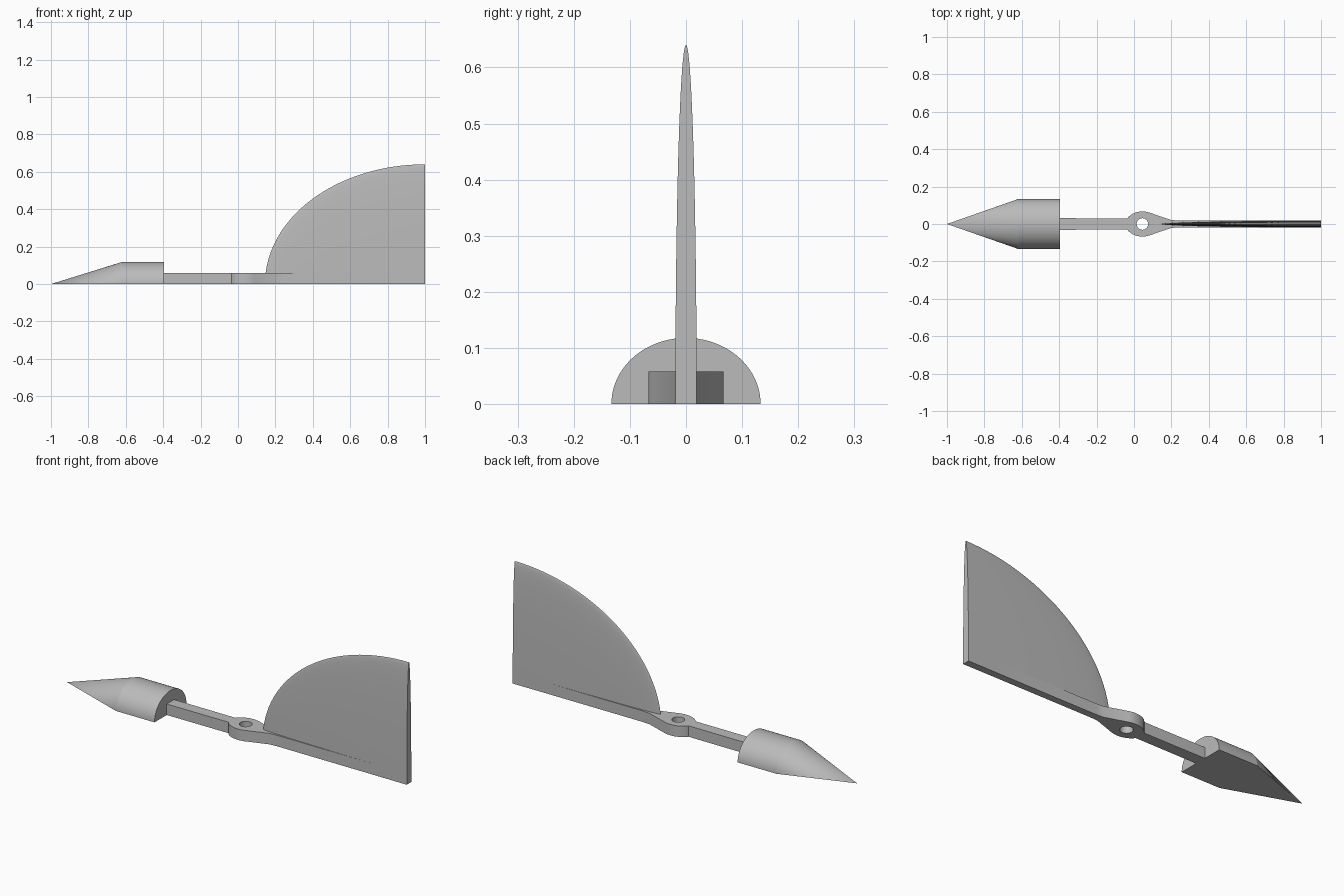
import bpy, bmesh
from math import sin, cos, pi, radians
from mathutils import Matrix, Vector

cube = bpy.data.objects.get("Cube")
if cube:
    bpy.data.objects.remove(cube, do_unlink=True)

grey = bpy.data.materials.new("plain_grey")
grey.use_nodes = True
colour = (0.5, 0.5, 0.5, 1)
grey.diffuse_color = colour
grey.node_tree.nodes["Principled BSDF"].inputs["Base Color"].default_value = colour


def finish(name, bm, angle=25):
    bmesh.ops.recalc_face_normals(bm, faces=bm.faces)
    mesh = bpy.data.meshes.new(name)
    bm.to_mesh(mesh)
    bm.free()
    mesh.materials.append(grey)
    ob = bpy.data.objects.new(name, mesh)
    bpy.context.collection.objects.link(ob)
    bpy.ops.object.select_all(action="DESELECT")
    ob.select_set(True)
    bpy.context.view_layer.objects.active = ob
    bpy.ops.object.shade_smooth_by_angle(angle=radians(angle))
    return ob


# Pointed counterweight: half-ellipse sections shrinking to the tip
bm = bmesh.new()
steps = 40
rings = []
for x in (-0.395, -0.62):
    rings.append([bm.verts.new((x, 0.133 * cos(pi * i / steps), 0.118 * sin(pi * i / steps)))
                  for i in range(steps + 1)])
tip = bm.verts.new((-1, 0, 0))
back, front = rings
bm.faces.new(back)
for i in range(steps + 1):
    j = (i + 1) % (steps + 1)
    bm.faces.new((back[i], back[j], front[j], front[i]))
    bm.faces.new((front[i], front[j], tip))
finish("counterweight", bm, 14)

# Spine bar with a swollen pivot hub and a round hole
bm = bmesh.new()
hub_x = 0.045
start, end = pi - 0.465, 1.11
side = [(-0.41, 0.031)]
for i in range(25):
    a = start + (end - start) * i / 24
    side.append((hub_x + 0.09 * cos(a), 0.067 * sin(a)))
side += [(0.2, 0.021), (0.24, 0.0185), (1, 0.0185)]
outline = side + [(x, -y) for x, y in reversed(side)]
hole = [(hub_x + 0.031 * cos(2 * pi * i / 40), 0.031 * sin(2 * pi * i / 40)) for i in range(40)]
edges = []
for loop in (outline, hole):
    vs = [bm.verts.new((x, y, 0)) for x, y in loop]
    edges += [bm.edges.new((vs[i - 1], vs[i])) for i in range(len(vs))]
bmesh.ops.triangle_fill(bm, use_beauty=True, use_dissolve=False, edges=edges)
ext = bmesh.ops.extrude_face_region(bm, geom=bm.faces[:])
bmesh.ops.translate(bm, vec=(0, 0, 0.058),
                    verts=[v for v in ext["geom"] if isinstance(v, bmesh.types.BMVert)])
finish("spine_bar", bm)

# Tail fin: quarter of a thin lens-shaped ellipsoid
bm = bmesh.new()
bmesh.ops.create_uvsphere(bm, u_segments=128, v_segments=64, radius=1)
bmesh.ops.transform(bm, verts=bm.verts, matrix=(
    Matrix.Translation((1, 0, 0)) @ Matrix.Diagonal((0.856, 0.019, 0.64, 1))
    @ Matrix.Rotation(pi / 2, 4, "X")))
for point, normal in ((Vector((1, 0, 0)), Vector((1, 0, 0))),
                      (Vector((0, 0, 0)), Vector((0, 0, -1)))):
    cut = bmesh.ops.bisect_plane(bm, geom=bm.verts[:] + bm.edges[:] + bm.faces[:], dist=1e-5,
                                 plane_co=point, plane_no=normal, clear_outer=True)
    rim = [e for e in bm.edges if e.is_boundary]
    bmesh.ops.holes_fill(bm, edges=rim, sides=0)
finish("tail_fin", bm, 40)
